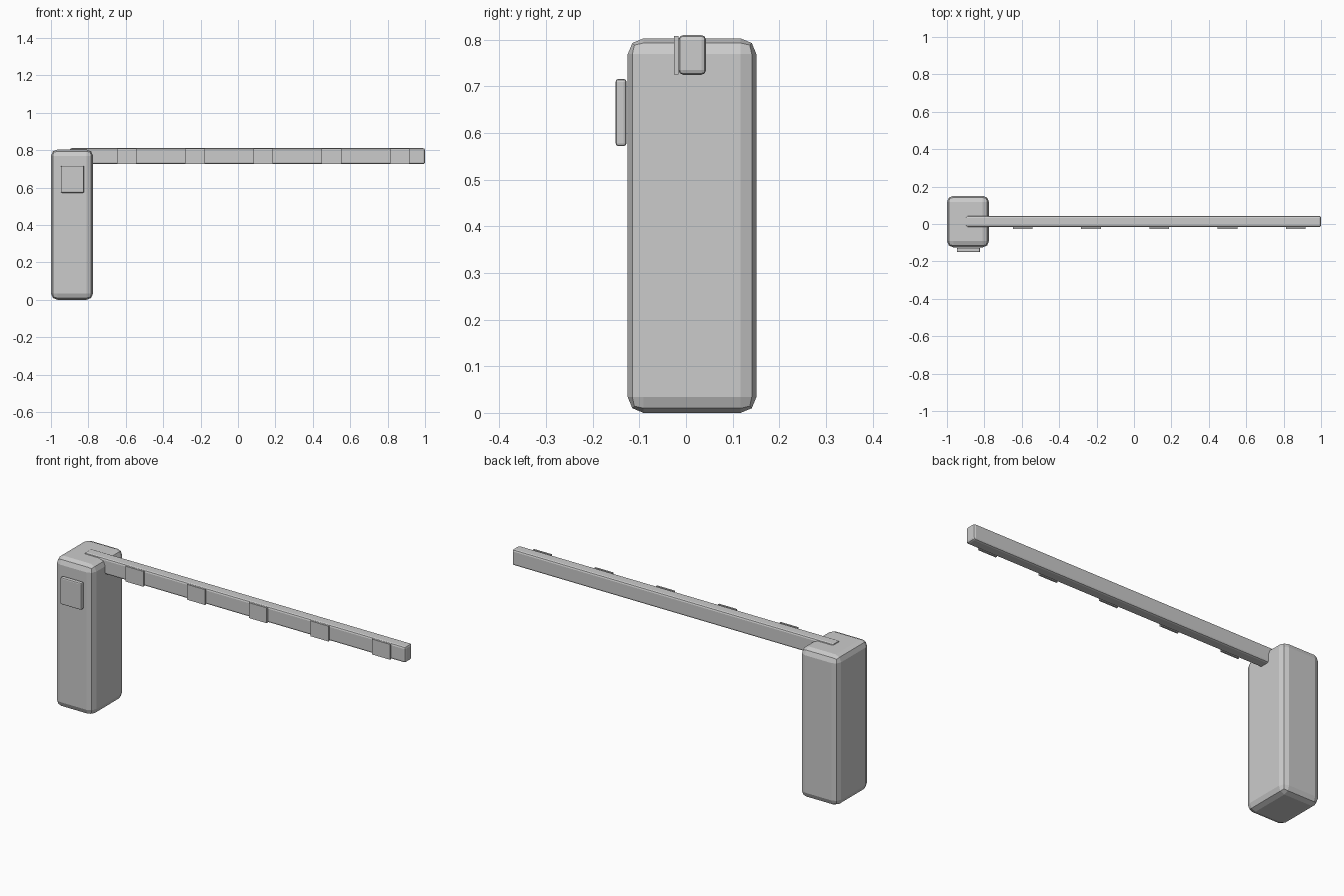
import bpy
from mathutils import Vector

if "Cube" in bpy.data.objects:
    bpy.data.objects.remove(bpy.data.objects["Cube"], do_unlink=True)

# Single grey finish
grey = bpy.data.materials.new("light_grey")
grey.use_nodes = True
colour = (0.6, 0.6, 0.6, 1)
grey.diffuse_color = colour
grey.node_tree.nodes["Principled BSDF"].inputs["Base Color"].default_value = colour


def box(name, low, high, bevel=0, segments=2):
    """Box between two corners, with an optional bevel on every edge."""
    low, high = Vector(low), Vector(high)
    bpy.ops.mesh.primitive_cube_add(size=1, location=(low + high) / 2)
    obj = bpy.context.object
    obj.name = name
    obj.scale = high - low
    bpy.ops.object.transform_apply(location=False, rotation=False, scale=True)
    obj.data.materials.append(grey)
    if bevel:
        mod = obj.modifiers.new("Bevel", "BEVEL")
        mod.width = bevel
        mod.segments = segments
    return obj


# Housing post with rounded edges
box("housing_post", (-1, -0.125, 0), (-0.775, 0.151, 0.803), bevel=0.034)

# Control panel just off the front of the post
box("control_panel", (-0.947, -0.151, 0.572), (-0.823, -0.1275, 0.716), bevel=0.006)

# Long horizontal barrier arm
box("barrier_arm", (-0.9, -0.016, 0.725), (1, 0.043, 0.81), bevel=0.01)

# Evenly spaced plates along the front of the arm
for i in range(5):
    x = -0.595 + i * 0.365
    box(f"arm_plate_{i + 1}", (x - 0.053, -0.026, 0.726), (x + 0.053, -0.0165, 0.808))
